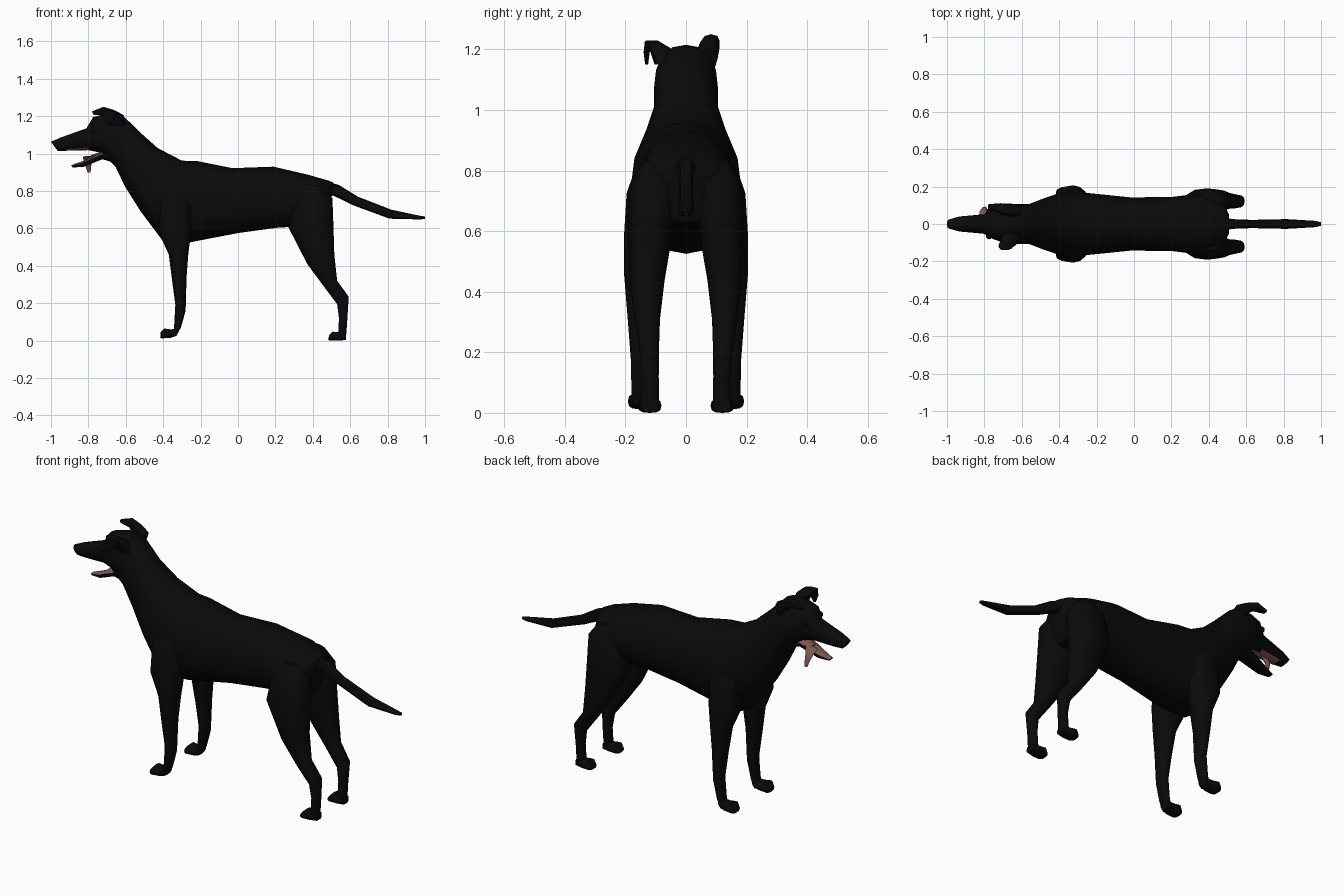
import bpy, bmesh, math
from mathutils import Vector


def material(name, rgb):
    m = bpy.data.materials.new(name)
    m.diffuse_color = (*rgb, 1)
    return m


COAT = material("black_coat", (0.003, 0.003, 0.003))
PINK = material("mouth_pink", (0.22, 0.10, 0.09))


def finish(bm, name, mats, pink_rule=None, angle=50):
    bmesh.ops.recalc_face_normals(bm, faces=bm.faces)
    for f in bm.faces:
        if pink_rule and pink_rule(f.calc_center_median(), f.normal):
            f.material_index = 1
    me = bpy.data.meshes.new(name)
    bm.to_mesh(me)
    bm.free()
    for m in mats:
        me.materials.append(m)
    ob = bpy.data.objects.new(name, me)
    bpy.context.collection.objects.link(ob)
    bpy.ops.object.select_all(action='DESELECT')
    ob.select_set(True)
    bpy.context.view_layer.objects.active = ob
    bpy.ops.object.shade_smooth_by_angle(angle=math.radians(angle))
    return ob


def loft(name, rings, sides=12, power=0.85, mats=(COAT,), rule=None):
    """Each ring: ax, az, bx, bz (ends of its diameter), half width in y, centre y."""
    bm = bmesh.new()
    loops = []
    for ax, az, bx, bz, w, y in rings:
        a, b = Vector((ax, y, az)), Vector((bx, y, bz))
        mid, half = (a + b) / 2, (a - b) / 2
        loop = []
        for i in range(sides):
            t = 2 * math.pi * i / sides
            c, s = math.cos(t), math.sin(t)
            c = math.copysign(abs(c) ** power, c) if abs(c) > 1e-6 else 0
            s = math.copysign(abs(s) ** power, s) if abs(s) > 1e-6 else 0
            loop.append(bm.verts.new(mid + half * c + Vector((0, w * s, 0))))
        loops.append(loop)
    for p, q in zip(loops, loops[1:]):
        for i in range(sides):
            j = (i + 1) % sides
            bm.faces.new((p[i], p[j], q[j], q[i]))
    bm.faces.new(loops[0])
    bm.faces.new(loops[-1][::-1])
    return finish(bm, name, mats, rule)


# Muzzle, head, neck and torso in one skin, with a pink palate
loft("body", [
    (-1.00, 1.063, -0.965, 1.015, 0.026, 0),
    (-0.95, 1.085, -0.920, 1.015, 0.040, 0),
    (-0.81, 1.135, -0.800, 1.018, 0.052, 0),
    (-0.775, 1.195, -0.735, 1.005, 0.080, 0),
    (-0.70, 1.215, -0.690, 0.965, 0.100, 0),
    (-0.62, 1.208, -0.655, 0.930, 0.106, 0),
    (-0.52, 1.110, -0.605, 0.825, 0.106, 0),
    (-0.43, 1.030, -0.520, 0.690, 0.140, 0),
    (-0.30, 0.962, -0.400, 0.530, 0.182, 0),
    (-0.22, 0.960, -0.260, 0.525, 0.165, 0),
    (-0.03, 0.922, 0.000, 0.575, 0.142, 0),
    (0.19, 0.930, 0.220, 0.605, 0.145, 0),
    (0.37, 0.888, 0.360, 0.610, 0.165, 0),
    (0.48, 0.857, 0.460, 0.630, 0.125, 0),
    (0.51, 0.845, 0.495, 0.720, 0.060, 0),
], sides=16, mats=(COAT, PINK),
    rule=lambda c, n: -0.93 < c.x < -0.74 and n.z < -0.8)

# Open lower jaw, pink on top
loft("lower_jaw", [
    (-0.892, 0.938, -0.885, 0.926, 0.016, 0),
    (-0.83, 0.960, -0.830, 0.928, 0.034, 0),
    (-0.73, 1.005, -0.725, 0.970, 0.052, 0),
    (-0.66, 1.030, -0.660, 0.950, 0.068, 0),
], mats=(COAT, PINK), rule=lambda c, n: n.z > 0.5)

# Tongue lolling out on one side
loft("tongue", [
    (-0.72, 1.015, -0.72, 1.000, 0.030, 0.00),
    (-0.79, 0.990, -0.785, 0.975, 0.030, 0.02),
], sides=8, mats=(PINK,))
loft("tongue_tip", [
    (-0.83, 0.985, -0.755, 0.990, 0.012, 0.035),
    (-0.825, 0.960, -0.780, 0.965, 0.012, 0.068),
    (-0.815, 0.930, -0.785, 0.930, 0.008, 0.082),
    (-0.805, 0.900, -0.788, 0.900, 0.005, 0.088),
], sides=8, mats=(PINK,))

# Tail
loft("tail", [
    (0.46, 0.855, 0.47, 0.770, 0.040, 0),
    (0.54, 0.832, 0.51, 0.775, 0.026, 0),
    (0.64, 0.770, 0.62, 0.722, 0.022, 0),
    (0.82, 0.700, 0.81, 0.652, 0.026, 0),
    (0.97, 0.668, 0.97, 0.648, 0.017, 0),
    (1.00, 0.664, 1.00, 0.650, 0.009, 0),
], sides=8)

# Ears: one tipping forward, one folded outward
loft("forward_ear", [
    (-0.61, 1.205, -0.64, 1.130, 0.034, 0.070),
    (-0.66, 1.232, -0.67, 1.170, 0.036, 0.074),
    (-0.72, 1.250, -0.71, 1.205, 0.028, 0.083),
    (-0.78, 1.226, -0.775, 1.208, 0.014, 0.092),
], sides=8)
loft("folded_ear", [
    (-0.69, 1.150, -0.60, 1.150, 0.034, -0.070),
    (-0.71, 1.205, -0.62, 1.200, 0.036, -0.085),
    (-0.725, 1.230, -0.645, 1.222, 0.024, -0.112),
], sides=8)
loft("ear_flap", [
    (-0.725, 1.230, -0.645, 1.222, 0.016, -0.120),
    (-0.72, 1.190, -0.66, 1.190, 0.010, -0.130),
    (-0.705, 1.150, -0.69, 1.150, 0.005, -0.130),
], sides=8)

for side, label in ((-1, "right"), (1, "left")):
    # Front leg with shoulder, and its paw
    loft(label + "_front_leg", [
        (-0.39, 0.80, -0.28, 0.80, 0.045, side * 0.125),
        (-0.42, 0.73, -0.25, 0.72, 0.068, side * 0.128),
        (-0.425, 0.58, -0.25, 0.58, 0.070, side * 0.135),
        (-0.37, 0.46, -0.265, 0.47, 0.062, side * 0.143),
        (-0.352, 0.32, -0.275, 0.34, 0.046, side * 0.148),
        (-0.335, 0.19, -0.280, 0.16, 0.034, side * 0.148),
        (-0.342, 0.07, -0.305, 0.07, 0.032, side * 0.148),
        (-0.350, 0.025, -0.330, 0.025, 0.032, side * 0.148),
    ])
    loft(label + "_front_paw", [
        (-0.315, 0.065, -0.328, 0.025, 0.030, side * 0.148),
        (-0.36, 0.060, -0.36, 0.015, 0.038, side * 0.150),
        (-0.395, 0.065, -0.405, 0.012, 0.041, side * 0.151),
        (-0.413, 0.045, -0.416, 0.014, 0.030, side * 0.151),
    ], power=0.7)

    # Hind leg with thigh and hock, and its paw
    loft(label + "_hind_leg", [
        (0.36, 0.84, 0.46, 0.82, 0.050, side * 0.090),
        (0.30, 0.74, 0.505, 0.76, 0.082, side * 0.103),
        (0.27, 0.605, 0.510, 0.62, 0.075, side * 0.116),
        (0.37, 0.41, 0.515, 0.46, 0.057, side * 0.128),
        (0.455, 0.295, 0.530, 0.32, 0.042, side * 0.128),
        (0.53, 0.195, 0.592, 0.235, 0.033, side * 0.122),
        (0.54, 0.12, 0.585, 0.12, 0.028, side * 0.118),
        (0.535, 0.03, 0.577, 0.01, 0.030, side * 0.118),
    ])
    loft(label + "_hind_paw", [
        (0.575, 0.045, 0.577, 0.003, 0.028, side * 0.118),
        (0.535, 0.045, 0.535, 0.000, 0.036, side * 0.119),
        (0.505, 0.048, 0.495, 0.000, 0.039, side * 0.120),
        (0.487, 0.030, 0.482, 0.003, 0.028, side * 0.120),
    ], power=0.7)

    # Eye
    bm = bmesh.new()
    bmesh.ops.create_uvsphere(bm, u_segments=10, v_segments=6, radius=0.016)
    bmesh.ops.translate(bm, verts=bm.verts, vec=(-0.775, side * 0.066, 1.125))
    finish(bm, label + "_eye", (COAT,))
